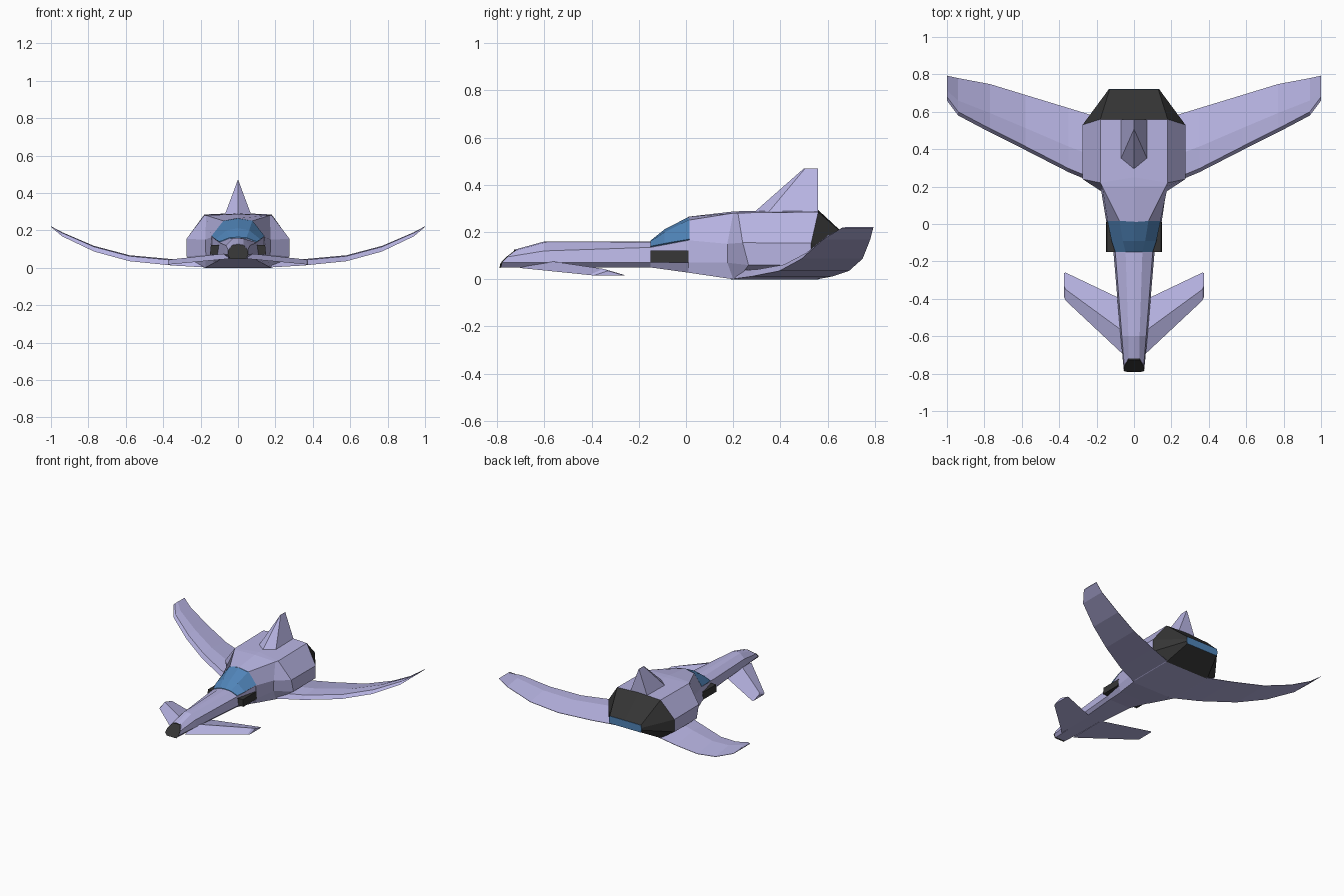
import bpy, bmesh

if "Cube" in bpy.data.objects:
    bpy.data.objects.remove(bpy.data.objects["Cube"])


def material(name, rgb):
    m = bpy.data.materials.new(name)
    m.diffuse_color = (*rgb, 1)
    m.use_nodes = True
    m.node_tree.nodes["Principled BSDF"].inputs["Base Color"].default_value = m.diffuse_color
    return m


LAVENDER = material("lavender_paint", (0.48, 0.46, 0.77))
DARK = material("dark_metal", (0.035, 0.035, 0.035))
BLUE = material("blue_glass", (0.08, 0.23, 0.48))


def loft(name, rings, mat, mirror=False):
    """Skin closed rings of equal length, cap both ends."""
    bm = bmesh.new()
    rows = [[bm.verts.new(p) for p in ring] for ring in rings]
    n = len(rows[0])
    for a, b in zip(rows, rows[1:]):
        for i in range(n):
            j = (i + 1) % n
            bm.faces.new((a[i], a[j], b[j], b[i]))
    bm.faces.new(rows[0])
    bm.faces.new(rows[-1][::-1])
    bmesh.ops.remove_doubles(bm, verts=bm.verts, dist=0.0005)
    bmesh.ops.recalc_face_normals(bm, faces=bm.faces)
    me = bpy.data.meshes.new(name)
    bm.to_mesh(me)
    bm.free()
    me.materials.append(mat)
    ob = bpy.data.objects.new(name, me)
    bpy.context.collection.objects.link(ob)
    if mirror:
        ob.modifiers.new("mirror", "MIRROR").use_mirror_merge = False
    return ob


def sym(half):
    """Complete a half section (first point on the centre line)."""
    return half + [(-x, y, z) for x, y, z in reversed(half) if x > 0]


def at(y, pts):
    return sym([(x, y, z) for x, z in pts])


# Long nose, with a dark slanted cap on the tip
tip = sym([(0, -.72, .127), (.03, -.72, .122), (.052, -.755, .095),
           (.055, -.778, .07), (.04, -.782, .05)])
loft("nose", [
    tip,
    at(-.6, [(0, .16), (.03, .155), (.065, .12), (.072, .07), (.05, .05)]),
    at(-.15, [(0, .16), (.045, .157), (.1, .135), (.11, .07), (.09, .05)]),
    at(.01, [(0, .17), (.07, .17), (.14, .165), (.14, .07), (.12, .028)]),
], LAVENDER)
loft("nose_cap", [[(x, y - .008, z - .002) for x, y, z in tip],
                  [(x * .95, y + .004, z) for x, y, z in tip]], DARK)

# Canopy glass
loft("canopy", [
    at(-.15, [(0, .164), (.045, .161), (.1, .14), (.08, .12)]),
    at(-.09, [(0, .212), (.06, .2), (.12, .152), (.1, .13)]),
    at(.015, [(0, .266), (.077, .252), (.142, .17), (.12, .15)]),
], BLUE)

# Shoulder section and wide engine housing
neck = sym([(0, .2, .287), (.17, .2, .28), (.175, .175, .15),
            (.172, .175, .07), (.175, .2, 0)])
rear = sym([(0, .56, .293), (.18, .56, .285), (.275, .53, .153),
            (.275, .53, .06), (.18, .56, 0)])
loft("hull", [
    at(.01, [(0, .265), (.075, .25), (.14, .165), (.148, .07), (.125, .028)]),
    neck,
    sym([(0, .25, .289), (.18, .22, .281), (.275, .24, .155),
         (.275, .265, .06), (.18, .22, 0)]),
    rear,
], LAVENDER)

# Tapered exhaust with glowing end
outlet = [(0, .145), (.13, .145), (.135, .125), (.135, .108), (.13, .09)]
loft("exhaust", [rear, at(.72, outlet)], DARK)
loft("exhaust_glow", [at(.715, outlet), at(.723, outlet)], BLUE)

# Tail fin
loft("tail_fin", [
    [(0, .29, .285), (.07, .35, .285), (.07, .56, .285),
     (-.07, .56, .285), (-.07, .35, .285)],
    [(0, .5, .47), (.001, .505, .47), (.001, .56, .47),
     (-.001, .56, .47), (-.001, .505, .47)],
], LAVENDER)

# Upswept wings: x, leading y, trailing y, underside z, thickness
wing = [(.14, .19, .555, 0, .045), (.35, .277, .62, .012, .034),
        (.58, .395, .69, .035, .032), (.77, .49, .748, .087, .03),
        (.94, .58, .78, .168, .022), (1, .66, .793, .218, .004)]
loft("wing", [[(x, le, z), (x, le + .02, z + t * .85),
               (x, le + (te - le) * .4, z + t), (x, te, z + .003), (x, te, z)]
              for x, le, te, z, t in wing], LAVENDER, mirror=True)

# Drooping canards on the nose
canard = [(.05, -.705, -.58, -.41, .048, .03),
          (.365, -.41, -.35, -.26, .018, .026),
          (.375, -.39, -.33, -.262, .016, .02)]
loft("canard", [[(x, le, z), (x, mid, z + t), (x, te, z)]
                for x, le, mid, te, z, t in canard], LAVENDER, mirror=True)

# Air intakes beside the cockpit
loft("intake", [[(.09, y, .07), (.15, y, .07), (.145, y, .122), (.09, y, .122)]
                for y in (-.15, .01)], DARK, mirror=True)
